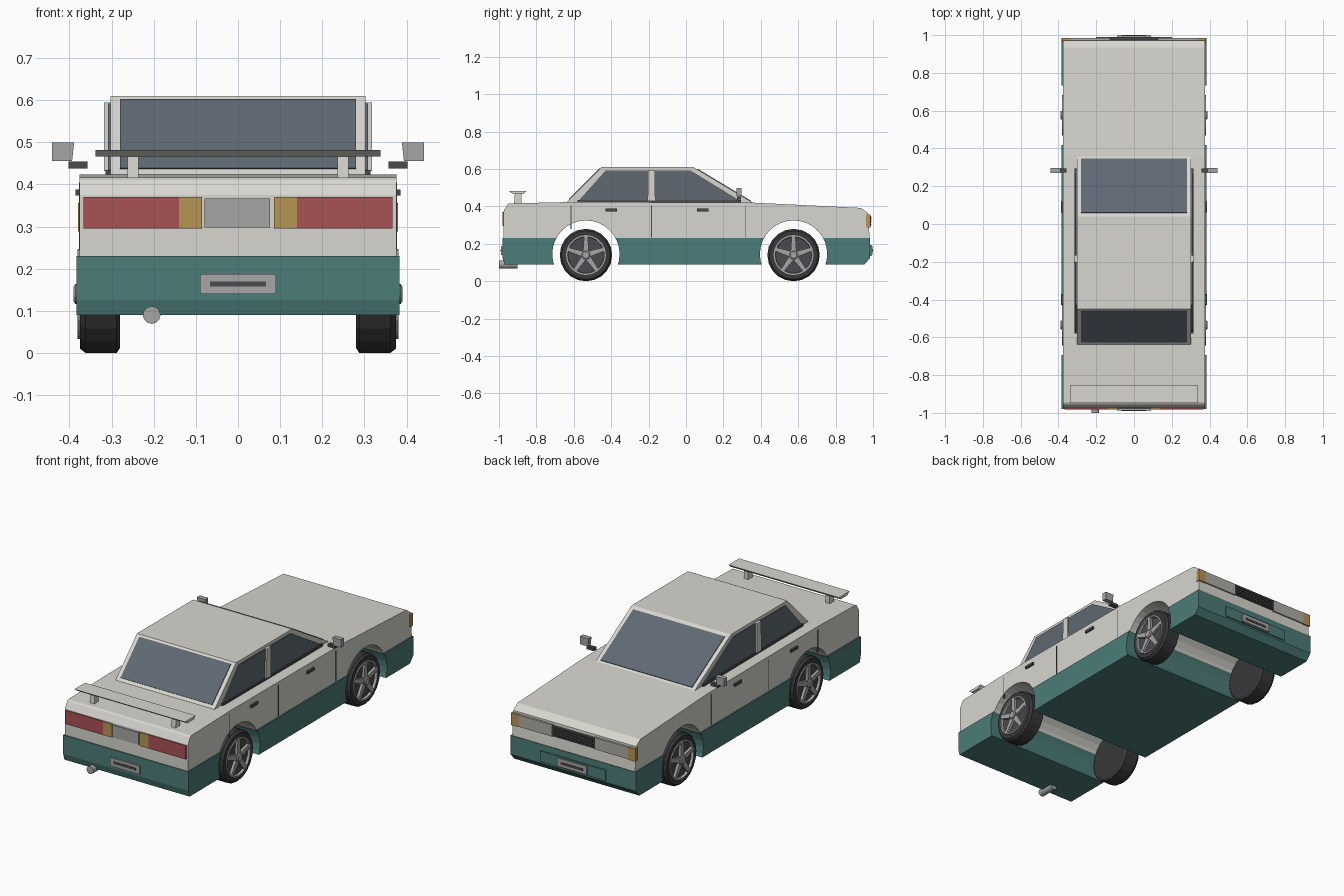
import bpy, bmesh
from math import sin, cos, pi, hypot

if "Cube" in bpy.data.objects:
    bpy.data.objects.remove(bpy.data.objects["Cube"])


def material(name, r, g, b):
    m = bpy.data.materials.new(name)
    m.diffuse_color = (r, g, b, 1)
    m.use_nodes = True
    m.node_tree.nodes["Principled BSDF"].inputs["Base Color"].default_value = m.diffuse_color
    return m


CREAM = material("cream_paint", .68, .67, .62)
TEAL = material("teal_paint", .07, .2, .19)
GLASS = material("tinted_glass", .115, .14, .17)
RED = material("red_lens", .40, .085, .09)
AMBER = material("amber_lens", .47, .30, .09)
DARK = material("dark_trim", .07, .07, .075)
RUBBER = material("rubber", .04, .04, .043)
METAL = material("metal", .38, .38, .38)
LAMP = material("lamp", .42, .41, .37)


def finish(name, bm, mat):
    bmesh.ops.recalc_face_normals(bm, faces=bm.faces)
    me = bpy.data.meshes.new(name)
    bm.to_mesh(me)
    bm.free()
    me.materials.append(mat)
    ob = bpy.data.objects.new(name, me)
    bpy.context.collection.objects.link(ob)
    return ob


def prism(name, loops, x0, x1, mat):
    """Extrude one or more (y, z) outlines from x0 to x1."""
    bm = bmesh.new()
    for loop in loops:
        a = [bm.verts.new((x0, y, z)) for y, z in loop]
        b = [bm.verts.new((x1, y, z)) for y, z in loop]
        bm.faces.new(a)
        bm.faces.new(b[::-1])
        for i in range(len(a)):
            j = (i + 1) % len(a)
            bm.faces.new((a[i], b[i], b[j], a[j]))
    return finish(name, bm, mat)


def box(name, x, y, z, mat):
    return prism(name, [[(y[0], z[0]), (y[1], z[0]), (y[1], z[1]), (y[0], z[1])]], x[0], x[1], mat)


def lathe(name, prof, cy, cz, s, mat, n=20):
    """Spin a closed (radius, x) outline about the wheel axle."""
    bm = bmesh.new()
    rings = []
    for r, x in prof:
        if r == 0:
            rings.append([bm.verts.new((x * s, cy, cz))] * n)
        else:
            rings.append([bm.verts.new((x * s, cy + r * sin(2 * pi * i / n), cz + r * cos(2 * pi * i / n)))
                          for i in range(n)])
    pairs = list(zip(rings, rings[1:]))
    if prof[0][0] > 0:
        pairs.append((rings[-1], rings[0]))
    for p, q in pairs:
        for i in range(n):
            j = (i + 1) % n
            vs = list(dict.fromkeys((p[i], p[j], q[j], q[i])))
            if len(vs) > 2:
                bm.faces.new(vs)
    return finish(name, bm, mat)


AXLES = {"rear": -.535, "front": .575}
WZ = .14

# Body: teal lower hull and cream upper hull, wheel arches cut through
lower = prism("lower_body", [[(-.97, .09), (-.98, .125), (-.98, .23), (.985, .23), (.985, .125), (.955, .09)]],
              -.383, .383, TEAL)
upper = prism("upper_body", [[(-.975, .23), (-.975, .375), (-.955, .41), (-.945, .416), (-.6, .424), (.36, .42),
                              (.935, .392), (.972, .365), (.982, .23)]], -.376, .376, CREAM)
for end, y in AXLES.items():
    cut = prism("arch_cutter_" + end,
                [[(y + .18 * cos(2 * pi * i / 32), .145 + .18 * sin(2 * pi * i / 32)) for i in range(32)]],
                -.6, .6, DARK)
    cut.hide_render = True
    cut.display_type = 'WIRE'
    for hull in (lower, upper):
        mod = hull.modifiers.new("arch_" + end, 'BOOLEAN')
        mod.operation = 'DIFFERENCE'
        mod.solver = 'EXACT'
        mod.object = cut

# Cabin
prism("cabin", [[(-.645, .415), (-.45, .61), (.04, .61), (.365, .415)]], -.303, .303, CREAM)


def slope_glass(name, p, q, t0, t1):
    """Thin pane lying on the slope from p (bottom) to q (top)."""
    dy, dz = q[0] - p[0], q[1] - p[1]
    k = .004 / hypot(dy, dz)
    ny, nz = (dz * k, -dy * k) if dy < 0 else (-dz * k, dy * k)
    a = (p[0] + dy * t0, p[1] + dz * t0)
    b = (p[0] + dy * t1, p[1] + dz * t1)
    prism(name, [[(a[0] - ny, a[1] - nz), (b[0] - ny, b[1] - nz),
                  (b[0] + ny, b[1] + nz), (a[0] + ny, a[1] + nz)]], -.28, .28, GLASS)


slope_glass("rear_window", (-.645, .415), (-.45, .61), .11, .95)
slope_glass("windshield", (.365, .415), (.04, .61), .06, .94)

for s, side in ((1, "right"), (-1, "left")):
    # Side windows, pillar and sill
    prism("side_windows_" + side, [[(-.575, .43), (-.43, .592), (.025, .592), (.29, .43)]],
          s * .295, s * .309, GLASS)
    prism("pillar_" + side, [[(-.205, .432), (-.202, .595), (-.167, .595), (-.164, .432)]],
          s * .295, s * .318, CREAM)
    box("window_sill_" + side, (s * .295, s * .314), (-.58, .295), (.421, .434), DARK)
    # Door seams and handles
    for y, z in ((-.615, .28), (-.185, .235), (.317, .235)):
        box("door_seam_" + side, (s * .37, s * .378), (y - .002, y + .002), (z, .405), DARK)
    for y in (-.4, .09):
        box("door_handle_" + side, (s * .37, s * .386), (y - .03, y + .03), (.374, .388), DARK)
    # Wing mirrors
    box("mirror_stalk_" + side, (s * .357, s * .402), (.272, .295), (.438, .454), DARK)
    bm = bmesh.new()
    bmesh.ops.create_cube(bm, size=1)
    for v in bm.verts:
        top = v.co.z > 0
        outer = v.co.x > 0
        v.co = (s * ((.441 if outer else (.389 if top else .394))),
                .283 + v.co.y * .026, .499 if top else .455)
    finish("mirror_" + side, bm, METAL)
    # Lamps
    box("tail_light_" + side, (s * .14, s * .367), (-.981, -.96), (.295, .37), RED)
    box("rear_indicator_" + side, (s * .085, s * .14), (-.981, -.96), (.295, .37), AMBER)
    box("headlight_" + side, (s * .13, s * .335), (.96, .985), (.29, .355), LAMP)
    box("front_indicator_" + side, (s * .335, s * .38), (.962, .986), (.288, .356), AMBER)
    # Spoiler posts
    prism("spoiler_post_" + side, [[(-.92, .41), (-.88, .41), (-.88, .468), (-.915, .468)]],
          s * .236, s * .262, CREAM)
    # Wheels
    for end, y in AXLES.items():
        tag = end + "_" + side
        lathe("tyre_" + tag, [(0, .28), (.128, .28), (.14, .288), (.14, .362), (.13, .375), (.106, .375),
                              (.1, .364), (0, .364)], y, WZ, s, RUBBER)
        lathe("wheel_disc_" + tag, [(0, .35), (.1, .35), (.1, .367), (0, .367)], y, WZ, s, DARK)
        lathe("rim_" + tag, [(.107, .365), (.107, .381), (.098, .381), (.096, .365)], y, WZ, s, METAL)
        spokes = []
        for k in range(5):
            a = 2 * pi * k / 5
            spokes.append([(y + r * sin(a) + w * cos(a), WZ + r * cos(a) - w * sin(a))
                           for r, w in ((.01, -.016), (.1, -.01), (.1, .01), (.01, .016))])
        prism("spokes_" + tag, spokes, s * .362, s * .381, METAL)
        lathe("hub_" + tag, [(0, .36), (.024, .36), (.024, .386), (.018, .39), (0, .39)], y, WZ, s, METAL, 10)

# Spoiler wing
prism("spoiler_wing", [[(-.925, .466), (-.87, .466), (-.853, .482), (-.947, .482)]], -.338, .338, CREAM)

# Rear panel, plates, grille and bumper insert
box("rear_panel", (-.08, .076), (-.98, -.96), (.298, .366), METAL)
box("rear_plate", (-.09, .09), (-.988, -.97), (.14, .187), METAL)
box("rear_plate_strip", (-.067, .067), (-.991, -.98), (.158, .17), DARK)
box("grille", (-.13, .13), (.96, .988), (.295, .35), DARK)
for i in range(4):
    z = .302 + i * .012
    box("grille_bar", (-.122, .122), (.98, .991), (z, z + .005), RUBBER)
box("bumper_insert", (-.2, .2), (.97, .991), (.135, .195), TEAL)
box("front_plate", (-.09, .09), (.975, .997), (.142, .188), METAL)
box("front_plate_strip", (-.067, .067), (.985, 1.0), (.158, .17), DARK)

# Exhaust pipe
bm = bmesh.new()
ends = []
for y in (-1.0, -.9):
    ends.append([bm.verts.new((-.205 + .021 * cos(2 * pi * i / 12), y, .09 + .021 * sin(2 * pi * i / 12)))
                 for i in range(12)])
bm.faces.new(ends[0])
bm.faces.new(ends[1])
for i in range(12):
    j = (i + 1) % 12
    bm.faces.new((ends[0][i], ends[0][j], ends[1][j], ends[1][i]))
finish("exhaust_pipe", bm, METAL)
